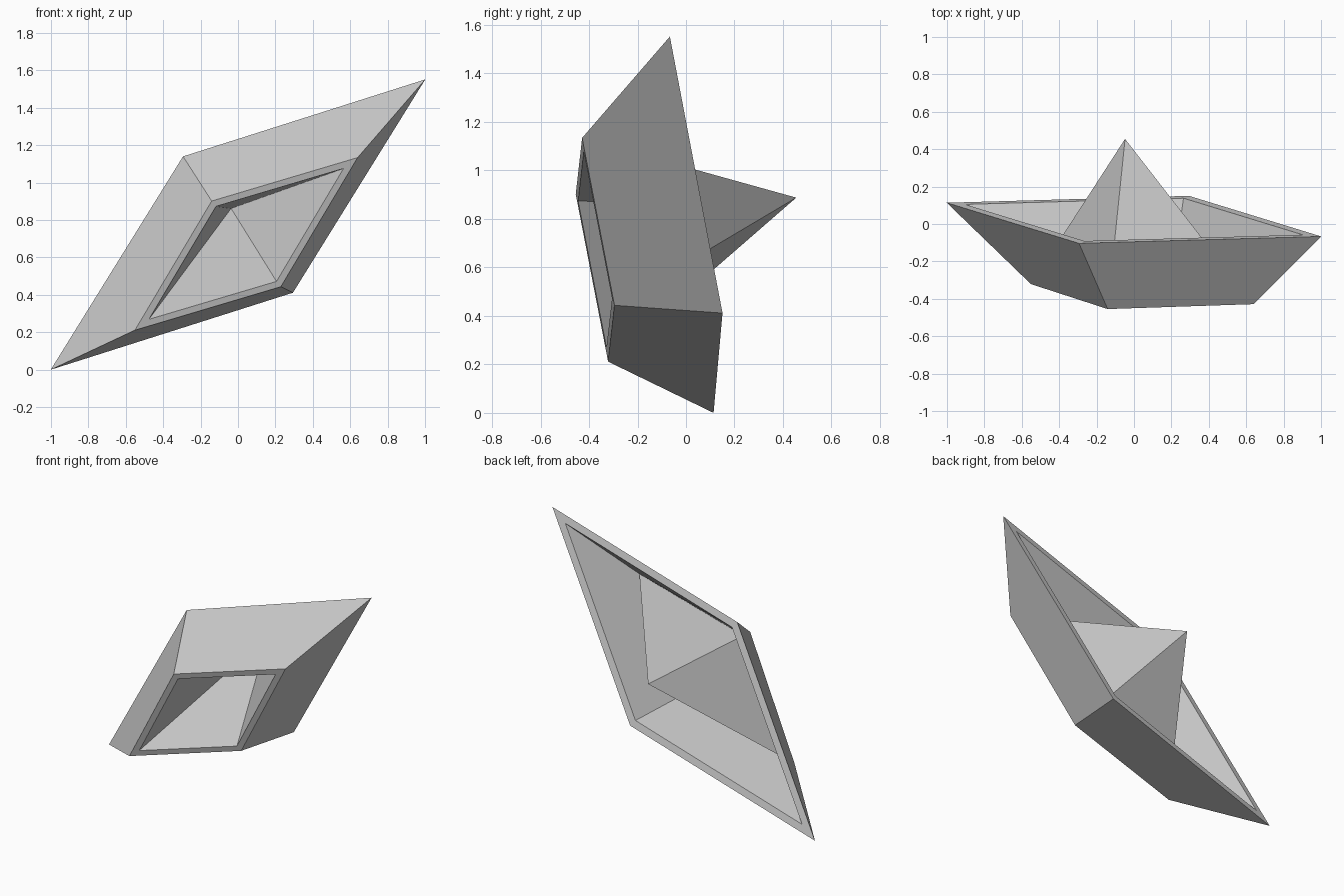
import bpy, bmesh
from mathutils import Matrix, Vector

if "Cube" in bpy.data.objects:
    bpy.data.objects.remove(bpy.data.objects["Cube"])

# Folded paper boat: concentric rhombus loops (half length, half width, height)
APEX_IN, APEX_OUT = 0.76, 0.862
LOOPS = [
    (0.66, 0.267, 0.0),      # opening under the sail
    (0.755, 0.305, 0.0),     # hull bottom edge
    (1.27, 0.485, 0.414),    # rim, outer edge
    (1.145, 0.437, 0.414),   # rim, inner edge
    (0.70, 0.284, 0.061),    # fold between hull and sail
]

bm = bmesh.new()


def rhombus(a, b, z):
    return [bm.verts.new(p) for p in ((-a, 0, z), (0, -b, z), (a, 0, z), (0, b, z))]


rings = [rhombus(*l) for l in LOOPS]
for r, s in zip(rings, rings[1:]):
    for i in range(4):
        j = (i + 1) % 4
        bm.faces.new((r[i], r[j], s[j], s[i]))

# Hollow pyramid sail: inner and outer skins
for ring, h in ((rings[0], APEX_IN), (rings[-1], APEX_OUT)):
    tip = bm.verts.new((0, 0, h))
    for i in range(4):
        bm.faces.new((ring[i], ring[(i + 1) % 4], tip))
bmesh.ops.recalc_face_normals(bm, faces=bm.faces)

# Tilt the boat into its resting pose
u = Vector((2.0, -0.18, 1.55)).normalized()
n = Vector((-0.107, 0.962, 0.249))
n = (n - u * n.dot(u)).normalized()
v = n.cross(u)
bm.transform(Matrix.Translation((0.04, -0.365, 0.673)) @ Matrix((u, v, n)).transposed().to_4x4())

# Settle on the ground and centre
co = [w.co for w in bm.verts]
shift = Vector([-(min(c[k] for c in co) + max(c[k] for c in co)) / 2 for k in range(3)])
shift.z = -min(c.z for c in co)
bmesh.ops.translate(bm, verts=bm.verts, vec=shift)

me = bpy.data.meshes.new("paper_boat")
bm.to_mesh(me)
bm.free()
bpy.context.collection.objects.link(bpy.data.objects.new("paper_boat", me))
